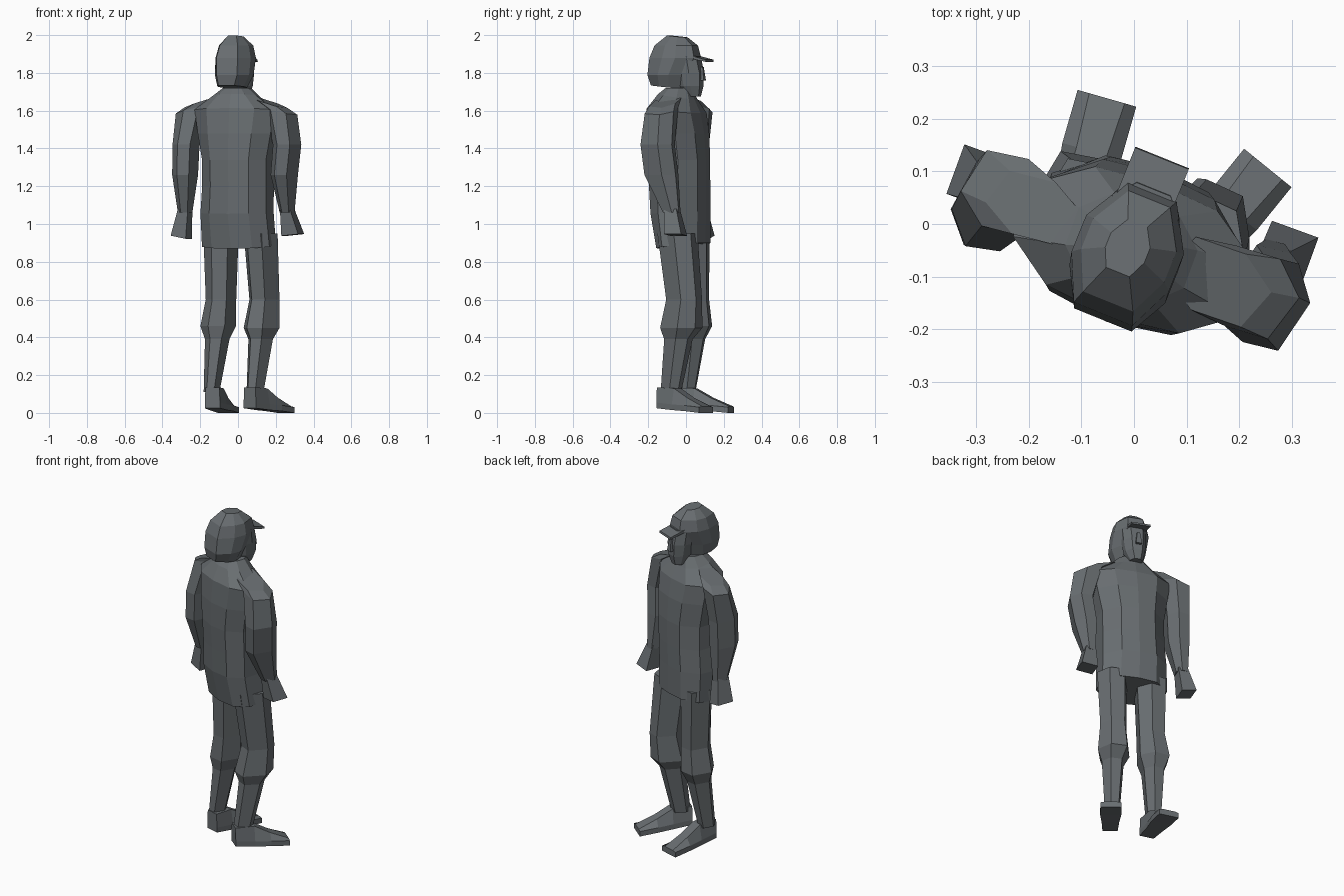
import bpy, bmesh, math
from mathutils import Vector

mat = bpy.data.materials.new("slate grey")
mat.diffuse_color = (0.14, 0.155, 0.165, 1)

# Unit cross-sections: ten-sided trunk, eight-sided head, six-sided limb
TRUNK = [(-1, -.4), (-.6, -.88), (0, -1), (.6, -.88), (1, -.4),
         (1, .4), (.55, .92), (0, 1), (-.55, .92), (-1, .4)]
HEAD = [(-1, -.3), (-.6, -1), (.6, -1), (1, -.3), (1, .3), (.5, 1), (-.5, 1), (-1, .3)]
LIMB = [(-1, -.35), (-.25, -1), (.75, -.85), (1, .35), (.25, 1), (-.75, .85)]
BLOCK = [(-1, -1), (1, -1), (1, 1), (-1, 1)]


def loft(name, rings):
    """Skin a list of equal point rings and close both ends."""
    bm = bmesh.new()
    vs = [[bm.verts.new(p) for p in r] for r in rings]
    n = len(vs[0])
    for a, b in zip(vs, vs[1:]):
        for i in range(n):
            j = (i + 1) % n
            bm.faces.new((a[i], a[j], b[j], b[i]))
    bm.faces.new(vs[0])
    bm.faces.new(vs[-1])
    bmesh.ops.recalc_face_normals(bm, faces=bm.faces)
    me = bpy.data.meshes.new(name)
    bm.to_mesh(me)
    bm.free()
    me.materials.append(mat)
    ob = bpy.data.objects.new(name, me)
    bpy.context.collection.objects.link(ob)
    return ob


def ring(shape, yaw, x, y, z, hw, hd, tilt=0.0, pitch=0.0):
    """Flat ring turned by yaw; tilt slopes it sideways, pitch front to back."""
    c, s = math.cos(math.radians(yaw)), math.sin(math.radians(yaw))
    return [Vector((x + u * hw * c - v * hd * s, y + u * hw * s + v * hd * c,
                    z + tilt * u * hw + pitch * v * hd)) for u, v in shape]


def body(name, shape, yaw, specs):
    return loft(name, [ring(shape, yaw, *s) for s in specs])


# Long jacket with sloping shoulders
body("jacket", TRUNK, -20, [
    (0.005, -.015, .885, .19, .125, 0, .12),
    (-.005, -.03, 1.06, .185, .145, 0, .04),
    (.0, -.035, 1.2, .18, .15),
    (.0, -.04, 1.34, .18, .155),
    (.0, -.045, 1.48, .205, .15),
    (.0, -.05, 1.6, .225, .135, 0, -.1),
    (-.005, -.045, 1.675, .12, .095, 0, -.15),
    (-.005, -.04, 1.72, .07, .065)])

# Arms with hands
body("left_arm", LIMB, -20, [
    (-.19, .03, 1.645, .09, .06, .3),
    (-.245, .06, 1.605, .08, .075, .25),
    (-.275, .035, 1.42, .065, .088),
    (-.28, .035, 1.26, .062, .085),
    (-.28, .07, 1.06, .035, .045)])
body("right_arm", LIMB, -25, [
    (.16, -.11, 1.645, .1, .07, -.3),
    (.225, -.13, 1.6, .085, .08, -.25),
    (.26, -.15, 1.42, .068, .09),
    (.245, -.13, 1.26, .065, .09),
    (.26, -.075, 1.06, .036, .045)])
body("left_hand", BLOCK, -20, [
    (-.28, .07, 1.08, .028, .035), (-.3, .09, .93, .042, .05, -.2)])
body("right_hand", BLOCK, -20, [
    (.26, -.075, 1.08, .028, .035), (.29, -.055, .942, .047, .048, .1)])

# Trousers gathered below the knee
body("left_leg", LIMB, -20, [
    (-.09, .03, .95, .088, .09), (-.09, .035, .6, .075, .085),
    (-.105, .04, .46, .088, .095), (-.11, .03, .39, .06, .07),
    (-.14, .0, .11, .038, .05)])
body("right_leg", LIMB, -35, [
    (.12, -.045, .95, .085, .1), (.14, -.01, .6, .075, .09),
    (.125, -.025, .45, .09, .105), (.12, -.04, .39, .062, .07),
    (.09, -.08, .11, .042, .052)])


# Shoes: sections run from heel to toe
def shoe(name, heel, yaw):
    f = Vector((-math.sin(math.radians(yaw)), math.cos(math.radians(yaw)), 0))
    r = Vector((f.y, -f.x, 0))
    rings = []
    for d, w, low, top, tw in [(-.02, .042, .025, .135, .038), (.09, .048, .015, .13, .03),
                               (.18, .058, .01, .08, .03), (.285, .058, 0, .035, .035)]:
        o = Vector(heel) + f * d
        rings.append([o + r * a + Vector((0, 0, z)) for a, z in
                      [(-w, low), (w, low), (w, low + .03), (tw, top), (-tw, top), (-w, low + .03)]])
    loft(name, rings)


shoe("left_shoe", (-.13, -.035, 0), -16)
shoe("right_shoe", (.075, -.115, 0), -39)

# Hooded head covering, deep at the nape
body("hood", HEAD, -22, [
    (-.03, -.09, 1.725, .075, .085, 0, -.1),
    (-.02, -.085, 1.79, .098, .105),
    (-.012, -.055, 1.88, .1, .125),
    (-.01, -.05, 1.945, .085, .105),
    (-.012, -.045, 1.993, .04, .05, 0, -.1)])

# Face with tapered chin, nose and cap peak
body("face", HEAD, -22, [
    (.02, .04, 1.675, .035, .035), (.02, .025, 1.73, .055, .062),
    (.018, .02, 1.8, .065, .068), (.015, .01, 1.89, .07, .06)])
body("nose", BLOCK, -22, [
    (.04, .083, 1.76, .017, .018), (.038, .08, 1.83, .008, .012)])
body("cap_peak", BLOCK, -22, [
    (.035, .08, 1.868, .055, .05, 0, -.2), (.035, .08, 1.882, .055, .048, 0, -.25)])
